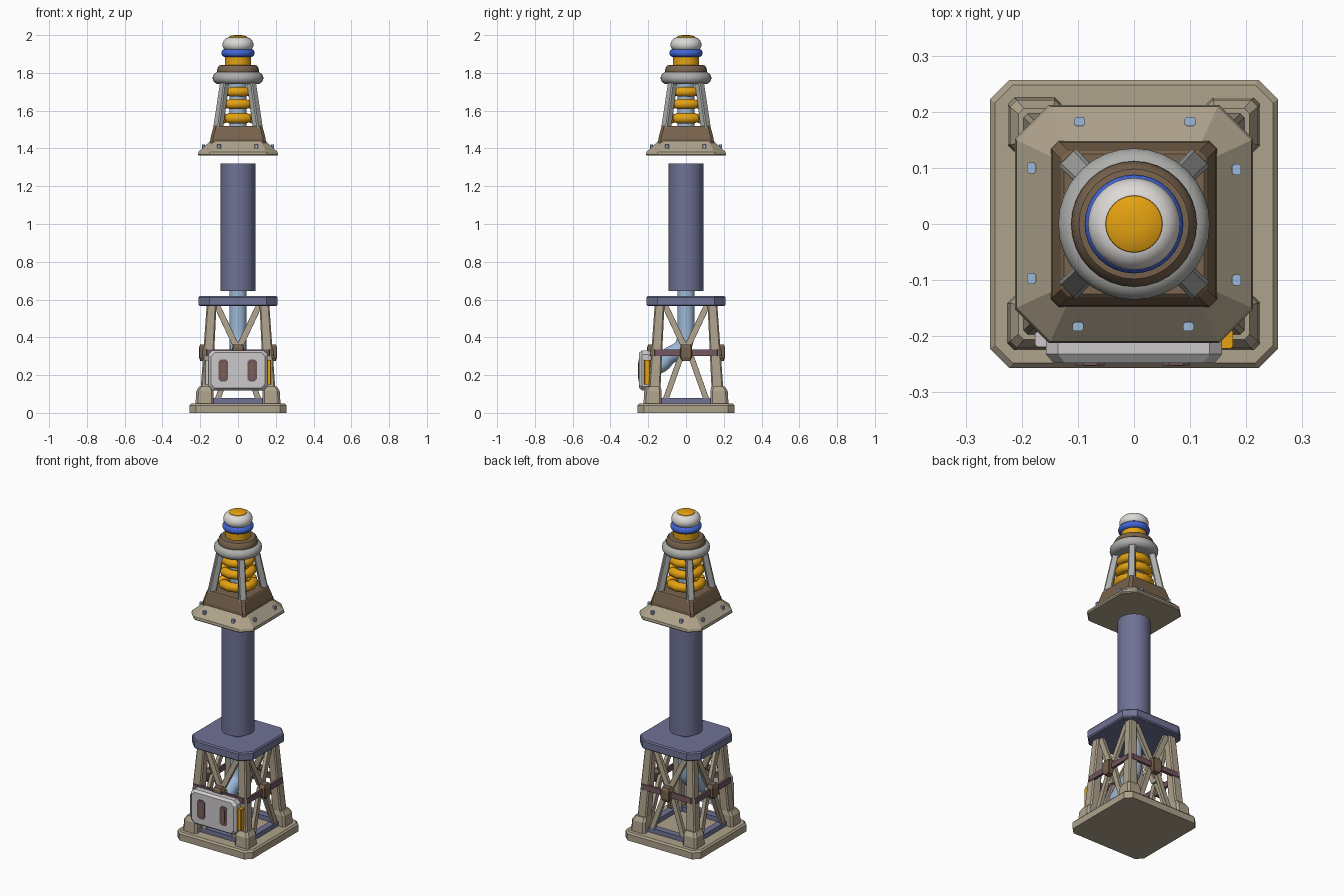
import bpy, bmesh, math
from mathutils import Matrix, Vector

if "Cube" in bpy.data.objects:
    bpy.data.objects.remove(bpy.data.objects["Cube"])


def mat(name, r, g, b):
    m = bpy.data.materials.new(name)
    m.diffuse_color = (r, g, b, 1)
    m.use_nodes = True
    m.node_tree.nodes["Principled BSDF"].inputs["Base Color"].default_value = m.diffuse_color
    return m


TAN = mat("tan", 0.42, 0.36, 0.26)
BROWN = mat("brown", 0.19, 0.125, 0.075)
SLATE = mat("slate_blue", 0.16, 0.17, 0.30)
SKY = mat("light_blue", 0.34, 0.48, 0.68)
ORANGE = mat("orange", 0.78, 0.36, 0.006)
BLUE = mat("bright_blue", 0.055, 0.13, 0.68)
WHITE = mat("white", 0.72, 0.70, 0.68)
GREY = mat("grey", 0.42, 0.42, 0.41)
PANEL = mat("panel_grey", 0.60, 0.58, 0.59)
MAUVE = mat("mauve", 0.17, 0.09, 0.115)


def rz(deg):
    return Matrix.Rotation(math.radians(deg), 4, 'Z')


def finish(name, bm, material, xf=None, smooth=False):
    if xf:
        bm.transform(xf)
    bmesh.ops.recalc_face_normals(bm, faces=bm.faces)
    me = bpy.data.meshes.new(name)
    bm.to_mesh(me)
    bm.free()
    me.materials.append(material)
    ob = bpy.data.objects.new(name, me)
    bpy.context.collection.objects.link(ob)
    if smooth:
        bpy.context.view_layer.objects.active = ob
        ob.select_set(True)
        bpy.ops.object.shade_smooth_by_angle(angle=math.radians(40))
        ob.select_set(False)
    return ob


def skin(bm, rings, caps=True, closed=False):
    n = len(rings[0])
    pairs = list(zip(rings, rings[1:])) + ([(rings[-1], rings[0])] if closed else [])
    for a, b in pairs:
        for i in range(n):
            j = (i + 1) % n
            bm.faces.new((a[i], a[j], b[j], b[i]))
    if caps and not closed:
        bm.faces.new(rings[0])
        bm.faces.new(rings[-1])


def loft(name, material, sections, xf=None, closed=False):
    """Stack of chamfered rectangles: (cx, cy, z, half_x, half_y, chamfer)."""
    bm = bmesh.new()
    rings = []
    for cx, cy, z, hx, hy, c in sections:
        c = max(c, 0.0008)
        pts = [(hx, c - hy), (hx, hy - c), (hx - c, hy), (c - hx, hy),
               (-hx, hy - c), (-hx, c - hy), (c - hx, -hy), (hx - c, -hy)]
        rings.append([bm.verts.new((cx + x, cy + y, z)) for x, y in pts])
    skin(bm, rings, closed=closed)
    return finish(name, bm, material, xf)


def square(name, material, rows, closed=False):
    return loft(name, material, [(0, 0, z, h, h, c) for z, h, c in rows], closed=closed)


def box(name, material, x, y, z, hx, hy, hz, c=0.0, xf=None):
    return loft(name, material, [(x, y, z - hz, hx, hy, c), (x, y, z + hz, hx, hy, c)], xf)


def lathe(name, material, profile, seg=32):
    bm = bmesh.new()
    rings = [[bm.verts.new((r * math.cos(i * math.tau / seg), r * math.sin(i * math.tau / seg), z))
              for i in range(seg)] for r, z in profile]
    skin(bm, rings)
    return finish(name, bm, material, smooth=True)


def rounded(r, z0, z1, bulge, n=8):
    """Barrel profile: straight radius r plus a half-ellipse bulge."""
    return [(r + bulge * math.sin(math.pi * i / n),
             (z0 + z1) / 2 - (z1 - z0) / 2 * math.cos(math.pi * i / n)) for i in range(n + 1)]


# Base slab, inner floor frame and upper platform
square("base_slab", TAN, [(0, .257, .035), (.04, .257, .035), (.05, .248, .032)])
square("floor_frame", SLATE, [(.045, .185, .02), (.078, .185, .02), (.078, .145, .02), (.045, .145, .02)], True)
square("platform", SLATE, [(.565, .202, .055), (.572, .209, .058), (.612, .209, .058), (.62, .203, .055)])

# Corner legs with feet and top brackets
for k in range(4):
    R = rz(90 * k)
    loft("leg", TAN, [(.171, .171, .05, .032, .032, .007), (.14, .14, .57, .026, .026, .007)], R)
    loft("foot", TAN, [(.177, .177, .05, .048, .048, .012), (.175, .175, .115, .046, .046, .012),
                       (.170, .170, .14, .036, .036, .01)], R)
    # Side braces: V above the clamp, inverted V below it
    for s in (-1, 1):
        loft("upper_brace", TAN, [(s * .008, -.158, .35, .018, .011, 0),
                                  (s * .112, -.142, .57, .018, .011, 0)], R)
        loft("lower_brace", TAN, [(s * .012, -.160, .34, .016, .011, 0),
                                  (s * .112, -.174, .06, .016, .011, 0)], R)
    # Clamp in the middle of each side of the band
    loft("clamp", BROWN, [(0, -.182, .275, .020, .018, .003), (0, -.184, .295, .031, .023, .004),
                          (0, -.184, .345, .031, .023, .004), (0, -.182, .362, .022, .018, .003)], R)

# Band around the legs
square("leg_band", MAUVE, [(.302, .190, .025), (.335, .188, .025), (.335, .174, .02), (.302, .174, .02)], True)

# Control box on the front: built flat and turned to face -y
F = Matrix.Rotation(math.radians(90), 4, 'X')
loft("control_box", PANEL, [(0, .225, .18, .15, .098, .02), (0, .225, .205, .157, .106, .022),
                            (0, .225, .232, .157, .106, .022), (0, .225, .248, .143, .094, .02)], F)
box("box_side_plate_right", ORANGE, .164, -.205, .215, .012, .017, .066, .004)
box("box_side_plate_left", PANEL, -.164, -.205, .215, .012, .014, .066, .004)
for x in (-.078, .075):
    box("slot_frame", MAUVE, x, .225, .249, .025, .058, .003, .012, F)
    box("slot_bar", BROWN, x, .225, .2515, .011, .042, .0015, .005, F)

# Pipe from the column down to the control box
cu = bpy.data.curves.new("feed_pipe", 'CURVE')
cu.dimensions = '3D'
cu.bevel_depth = .046
cu.bevel_resolution = 5
cu.use_fill_caps = True
sp = cu.splines.new('NURBS')
path = [(0, .66), (0, .52), (0, .38), (-.03, .33), (-.10, .30), (-.13, .25), (-.19, .24)]
sp.points.add(len(path) - 1)
for p, (y, z) in zip(sp.points, path):
    p.co = (0, y, z, 1)
sp.use_endpoint_u = True
sp.order_u = 3
pipe = bpy.data.objects.new("feed_pipe", cu)
bpy.context.collection.objects.link(pipe)
bpy.context.view_layer.objects.active = pipe
pipe.select_set(True)
bpy.ops.object.convert(target='MESH')
bpy.context.object.data.materials.clear()
bpy.context.object.data.materials.append(SKY)
bpy.ops.object.shade_smooth_by_angle(angle=math.radians(50))
bpy.context.object.select_set(False)

# Column
lathe("column", SLATE, [(.092, .645), (.092, 1.32)])

# Head: flared skirt, collar, inner pipe
square("head_skirt", TAN, [(1.362, .207, .058), (1.368, .212, .06), (1.382, .209, .06), (1.45, .135, .02)])
square("head_collar", BROWN, [(1.43, .148, .014), (1.455, .146, .014), (1.515, .130, .014), (1.52, .125, .012)])
lathe("inner_pipe", SKY, [(.046, 1.5), (.046, 1.76)])

for k in range(4):
    # Struts on the diagonals
    loft("head_strut", GREY, [(0, -.152, 1.49, .022, .022, .006), (0, -.098, 1.76, .020, .020, .006)],
         rz(45 + 90 * k))
    # Rounded coil segments on each side
    for z, r, half, thick in ((1.56, .088, .046, .028), (1.635, .080, .042, .027), (1.70, .072, .040, .026)):
        bm = bmesh.new()
        bmesh.ops.create_uvsphere(bm, u_segments=12, v_segments=12, radius=thick,
                                  matrix=Matrix.Rotation(math.pi / 2, 4, 'Y'))
        mid = [e for e in bm.edges if abs(e.verts[0].co.x - e.verts[1].co.x) > 1e-4]
        mid = [e for e in mid if min(v.co.x for v in e.verts) > -1e-4 and min(abs(v.co.x) for v in e.verts) < 1e-4]
        bmesh.ops.subdivide_edges(bm, edges=mid, cuts=1)
        for v in bm.verts:
            x = v.co.x
            c = min(x for x in (half + x,)) if x > 1e-4 else (x - half if x < -1e-4 else -half)
            if 1e-4 < x < thick * .2:
                c = 0
            a = c / r * .95
            v.co = Vector((math.sin(a) * (r - v.co.y), -math.cos(a) * (r - v.co.y), z + v.co.z))
        finish("coil_segment", bm, ORANGE, rz(90 * k), True)
    # Studs on the skirt slope
    for x in (-.1, .097):
        box("skirt_stud", SKY, x, -.183, 1.410, .010, .008, .010, .004, rz(90 * k))

# Top stack
lathe("crown_ring", GREY, rounded(.100, 1.74, 1.806, .035))
lathe("crown_cap", BROWN, [(.108, 1.795), (.112, 1.808), (.108, 1.828), (.098, 1.84), (.07, 1.843)])
lathe("lamp_neck", ORANGE, [(.070, 1.83), (.070, 1.90)])
lathe("lamp_band", BLUE, rounded(.068, 1.884, 1.926, .020))
lathe("lamp_dome", WHITE, [(.060, 1.918), (.074, 1.925), (.081, 1.94), (.082, 1.954),
                           (.076, 1.97), (.064, 1.982), (.050, 1.988)])
lathe("lamp_tip", ORANGE, [(.053, 1.982), (.050, 1.990), (.036, 1.997), (.016, 2.0)])
